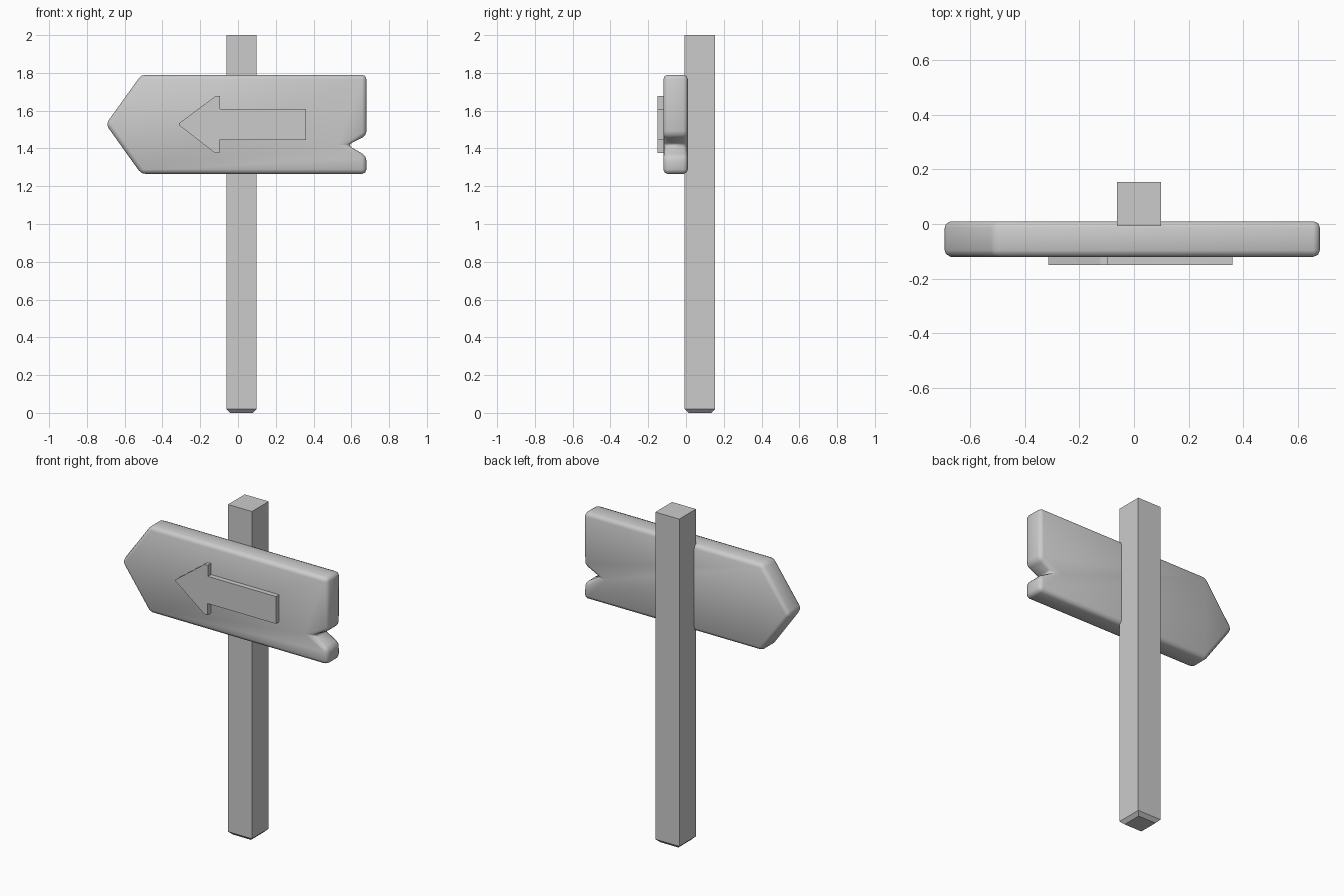
import bpy, bmesh

if "Cube" in bpy.data.objects:
    bpy.data.objects.remove(bpy.data.objects["Cube"])


def finish(bm, name):
    bmesh.ops.recalc_face_normals(bm, faces=bm.faces)
    mesh = bpy.data.meshes.new(name)
    bm.to_mesh(mesh)
    bm.free()
    obj = bpy.data.objects.new(name, mesh)
    bpy.context.collection.objects.link(obj)
    return obj


def extrude_outline(points, y0, y1):
    """Closed slab from an x/z outline, running from y0 to y1."""
    bm = bmesh.new()
    face = bm.faces.new([bm.verts.new((x, y0, z)) for x, z in points])
    new = bmesh.ops.extrude_face_region(bm, geom=[face])["geom"]
    for v in new:
        if isinstance(v, bmesh.types.BMVert):
            v.co.y = y1
    bmesh.ops.recalc_face_normals(bm, faces=bm.faces)
    return bm


# Post: square column with a chamfered foot
bm = bmesh.new()
bmesh.ops.create_cube(bm, size=1)
for v in bm.verts:
    v.co = (0.018 + v.co.x * 0.16, 0.073 + v.co.y * 0.16, 1 + v.co.z * 2)
foot = [e for e in bm.edges if all(v.co.z < 0.01 for v in e.verts)]
bmesh.ops.bevel(bm, geom=foot, offset=0.02, segments=1, affect='EDGES')
finish(bm, "post")

# Board: pointed on the left, split notch on the right, softly rounded
board_outline = [(-0.70, 1.528), (-0.512, 1.79), (0.68, 1.79), (0.68, 1.468),
                 (0.58, 1.418), (0.68, 1.36), (0.68, 1.265), (-0.512, 1.265)]
bm = extrude_outline(board_outline, -0.12, 0.01)
bmesh.ops.bevel(bm, geom=bm.edges[:], offset=0.024, segments=2,
                profile=0.5, affect='EDGES', clamp_overlap=True)
board = finish(bm, "sign_board")
for p in board.data.polygons:
    p.use_smooth = True

# Arrow: flat raised plate on the front of the board
arrow_outline = [(-0.312, 1.533), (-0.312, 1.523), (-0.122, 1.376),
                 (-0.098, 1.376), (-0.098, 1.445), (0.36, 1.445),
                 (0.36, 1.61), (-0.096, 1.61), (-0.096, 1.678), (-0.122, 1.675)]
finish(extrude_outline(arrow_outline, -0.15, -0.115), "arrow")
